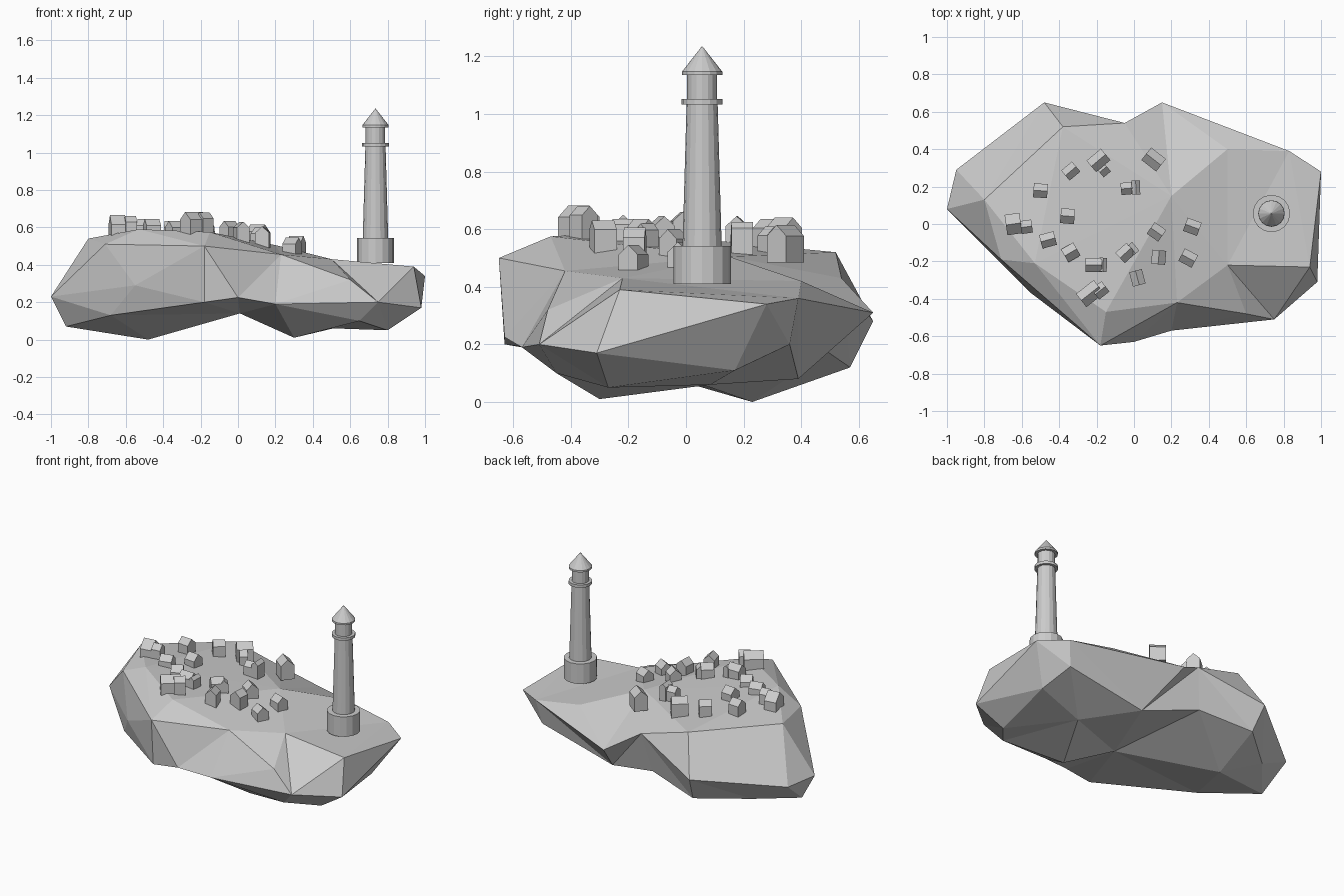
import bpy, bmesh, math
from mathutils import Vector, Matrix
from mathutils.geometry import delaunay_2d_cdt

if "Cube" in bpy.data.objects:
    bpy.data.objects.remove(bpy.data.objects["Cube"])

stone = bpy.data.materials.new("stone_grey")
stone.diffuse_color = (0.6, 0.6, 0.6, 1)
stone.use_nodes = True
stone.node_tree.nodes["Principled BSDF"].inputs["Base Color"].default_value = stone.diffuse_color


def finish(bm, name):
    bmesh.ops.recalc_face_normals(bm, faces=bm.faces)
    mesh = bpy.data.meshes.new(name)
    bm.to_mesh(mesh)
    bm.free()
    mesh.materials.append(stone)
    obj = bpy.data.objects.new(name, mesh)
    bpy.context.collection.objects.link(obj)
    return obj


# Island: widest outline, plus the corners of the land above and the rock below
RIM = [(-1, .08, .23), (-.95, .29, .22), (-.48, .65, .28), (-.05, .54, .43),
       (.15, .65, .31), (.83, .39, .36), (1, .28, .34), (.98, -.31, .17),
       (.75, -.51, .2), (.2, -.57, .19), (0, -.63, .225), (-.18, -.65, .5),
       (-.55, -.37, .29)]
LAND = [(-.8, .13, .54), (-.38, .52, .52), (-.71, -.19, .51), (-.53, -.21, .59),
        (-.15, -.47, .575), (.23, -.42, .455), (.6, -.48, .32), (.94, -.23, .39),
        (.5, -.22, .43), (.5, .4, .42), (.2, .15, .505)]
ROCK = [(-.92, .1, .07), (-.68, -.22, .13), (-.48, .23, 0), (-.18, -.63, .2),
        (.01, -.17, .14), (.3, -.3, .01), (.8, -.27, .05), (.51, .085, .06),
        (.8, .36, .2), (.265, .39, .08), (-.1, .49, .175), (-.45, .57, .12),
        (-.72, .34, .1), (.65, -.45, .1), (.86, .17, .11)]


def add_sheet(bm, rim, inner, ridges):
    """Triangulate the ground inside the rim, keeping chosen ridge edges."""
    n = len(rim)
    points = rim + [bm.verts.new(p) for p in inner]
    edges = [(i, (i + 1) % n) for i in range(n)] + ridges
    res = delaunay_2d_cdt([v.co.to_2d() for v in points], edges, [], 1, 1e-5)
    faces, source = res[2], res[3]
    for f in faces:
        bm.faces.new([points[source[i][0]] for i in f])


bm = bmesh.new()
rim = [bm.verts.new(p) for p in RIM]
N = len(RIM)
add_sheet(bm, rim, LAND, [(N, N + 1), (N + 1, 3), (N, N + 2), (N, N + 3), (N + 2, 11),
                          (N + 3, N + 4), (N + 4, N + 5), (11, N + 5)])
add_sheet(bm, rim, ROCK, [(N + 1, N + 3), (N, N + 12), (N + 12, N + 2), (N, N + 1),
                          (N + 2, N + 11), (N + 10, N + 11), (N + 13, N + 7)])
finish(bm, "island")


# Lighthouse: stacked turned sections
def turned(name, profile, sides=16, at=(.735, .056)):
    bm = bmesh.new()
    rings = []
    for r, z in profile:
        rings.append([bm.verts.new((at[0] + r * math.cos(2 * math.pi * i / sides),
                                    at[1] + r * math.sin(2 * math.pi * i / sides), z))
                      for i in range(sides)])
    for a, b in zip(rings, rings[1:]):
        for i in range(sides):
            j = (i + 1) % sides
            bm.faces.new((a[i], a[j], b[j], b[i]))
    bm.faces.new(rings[0])
    bm.faces.new(rings[-1])
    bmesh.ops.remove_doubles(bm, verts=bm.verts, dist=1e-5)
    return finish(bm, name)


turned("lighthouse_base", [(.1, .41), (.1, .542)])
turned("lighthouse_tower", [(.068, .54), (.054, 1.035)])
turned("lighthouse_gallery", [(.071, 1.033), (.071, 1.052)])
turned("lighthouse_lantern", [(.052, 1.05), (.052, 1.14)])
turned("lighthouse_roof", [(.07, 1.135), (.07, 1.147), (.001, 1.235)])


# Houses: gabled blocks sunk into the ground
def house(name, x, y, angle, length, width, top):
    roof = width * .45
    gable = [(-width / 2, top - .13), (width / 2, top - .13), (width / 2, top - roof),
             (0, top), (-width / 2, top - roof)]
    bm = bmesh.new()
    turn = Matrix.Translation((x, y, 0)) @ Matrix.Rotation(math.radians(angle), 4, 'Z')
    ends = [[bm.verts.new(turn @ Vector((s * length / 2, w, z))) for w, z in gable]
            for s in (-1, 1)]
    for i in range(5):
        j = (i + 1) % 5
        bm.faces.new((ends[0][i], ends[0][j], ends[1][j], ends[1][i]))
    for end in ends:
        bm.faces.new(end)
    return finish(bm, name)


# x, y, ridge angle, length, width, ridge height
WEST = [(-.645, 0, 8, .08, .11, .665), (-.575, -.015, 8, .06, .07, .66),
        (-.5, .178, -4, .075, .075, .645), (-.338, .283, 40, .075, .07, .635),
        (-.19, .34, 40, .1, .08, .64), (-.165, .292, 40, .05, .07, .61),
        (-.355, .042, -5, .075, .08, .635), (-.46, -.085, 15, .08, .075, .645),
        (-.338, -.152, 30, .075, .08, .635), (-.215, -.218, 0, .09, .075, .65),
        (-.165, -.218, 88, .075, .04, .635)]
EAST = [(.105, .345, -38, .1, .085, .615), (.01, .195, 92, .075, .045, .625),
        (-.035, .19, 5, .07, .065, .61), (-.045, -.155, 42, .08, .075, .635),
        (-.01, -.135, 130, .06, .05, .62), (.12, -.042, -35, .075, .075, .6),
        (.312, -.015, -20, .08, .075, .555), (.132, -.178, 85, .075, .075, .605),
        (.29, -.182, -28, .08, .075, .545), (.018, -.288, 105, .08, .07, .63),
        (-.235, -.372, 38, .12, .09, .682), (-.18, -.355, 38, .07, .07, .68)]
for i, spec in enumerate(WEST + EAST):
    house(f"house_{i + 1}", *spec)
